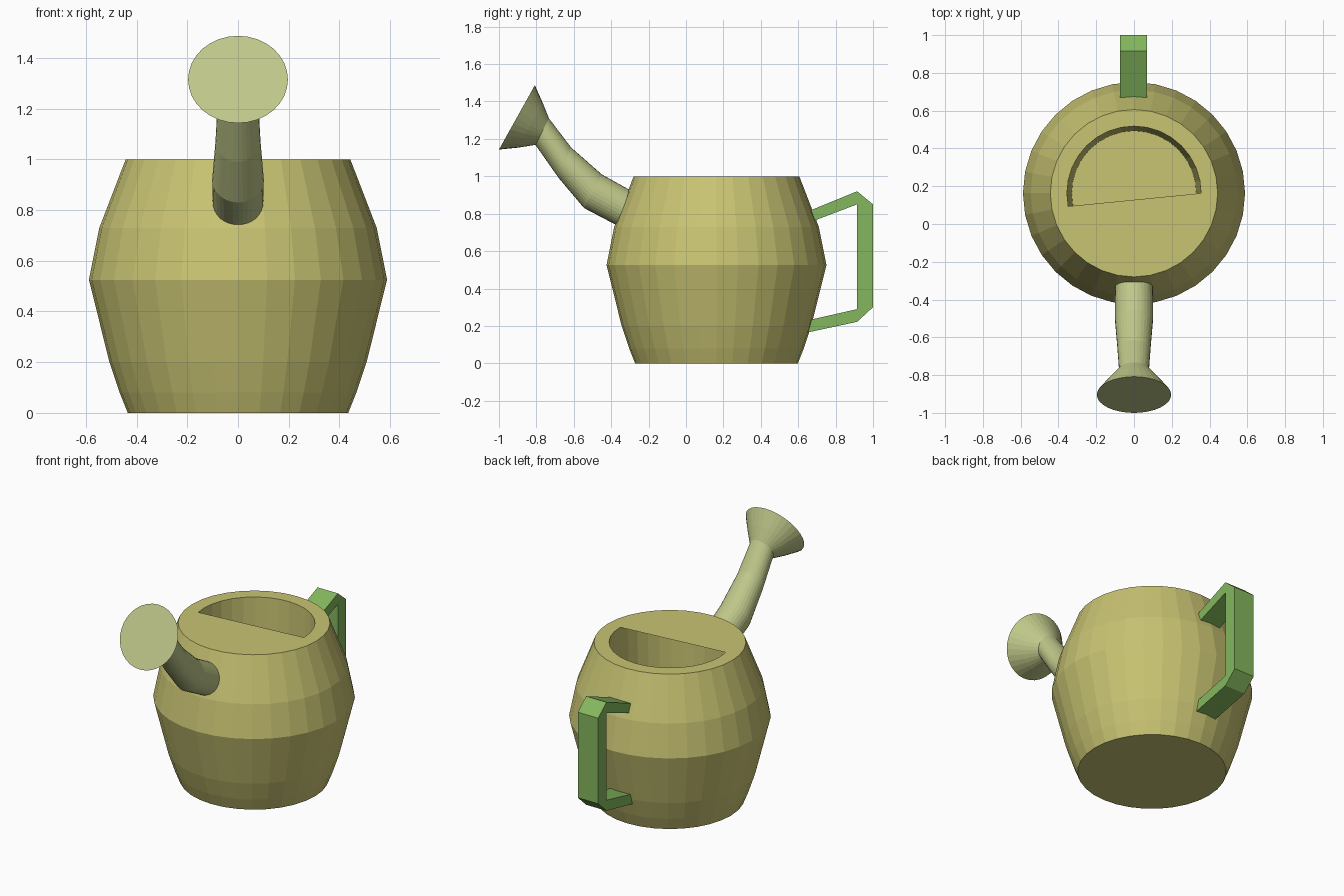
import bpy, bmesh
from math import cos, sin, pi
from mathutils import Vector

if "Cube" in bpy.data.objects:
    bpy.data.objects.remove(bpy.data.objects["Cube"])

N = 32  # sides of every round part


def material(name, rgb):
    m = bpy.data.materials.new(name)
    m.diffuse_color = (*rgb, 1)
    m.use_nodes = True
    m.node_tree.nodes["Principled BSDF"].inputs["Base Color"].default_value = m.diffuse_color
    return m


def finish(bm, name, mat):
    bmesh.ops.recalc_face_normals(bm, faces=bm.faces)
    mesh = bpy.data.meshes.new(name)
    bm.to_mesh(mesh)
    bm.free()
    mesh.materials.append(mat)
    ob = bpy.data.objects.new(name, mesh)
    bpy.context.collection.objects.link(ob)
    return ob


def ring(bm, centre, u, v, r):
    return [bm.verts.new(centre + r * (cos(2 * pi * i / N) * u + sin(2 * pi * i / N) * v))
            for i in range(N)]


def loft(bm, rings):
    for a, b in zip(rings, rings[1:]):
        for i in range(N):
            j = (i + 1) % N
            bm.faces.new((a[i], a[j], b[j], b[i]))
    bm.faces.new(rings[0])
    bm.faces.new(rings[-1])


yellow = material("olive_yellow", (0.58, 0.55, 0.17))
pale = material("pale_green", (0.52, 0.57, 0.25))
green = material("leaf_green", (0.23, 0.47, 0.11))
X, Y = Vector((1, 0, 0)), Vector((0, 1, 0))

# Body: barrel outside, rim, and cavity down to an inner floor
profile = [(0.435, 0), (0.467, 0.08), (0.507, 0.2), (0.588, 0.525), (0.547, 0.73),
           (0.443, 1.0), (0.355, 1.0), (0.33, 0.1)]
bm = bmesh.new()
rings = [ring(bm, Vector((0, 0.163, z)), X, Y, r) for r, z in profile]
loft(bm, rings)
finish(bm, "body", yellow)

# Half lid over the front of the cavity
bm = bmesh.new()
lid = ring(bm, Vector((0, 0.163, 1.0)), X, Y, 0.355)
bm.faces.new(lid[17:] + lid[:1])
bmesh.ops.delete(bm, geom=lid[1:17], context='VERTS')
finish(bm, "half_lid", yellow)

# Spout and rose: circles given by their upper and lower points in (y, z)
sections = [((-0.27, 0.91), (-0.36, 0.733)), ((-0.45, 1.01), (-0.545, 0.83)),
            ((-0.615, 1.155), (-0.68, 0.99)), ((-0.733, 1.31), (-0.805, 1.168)),
            ((-0.765, 1.39), (-0.90, 1.153)), ((-0.808, 1.487), (-1.0, 1.143))]
bm = bmesh.new()
rings = []
for top, low in sections:
    t, b = Vector((0, *top)), Vector((0, *low))
    rings.append(ring(bm, (t + b) / 2, X, (t - b).normalized(), (t - b).length / 2))
loft(bm, rings)
finish(bm, "spout", pale)

# Handle: side outline extruded across x
outer = [(0.67, 0.82), (0.915, 0.92), (1.0, 0.85), (1.0, 0.3), (0.915, 0.222), (0.65, 0.165)]
inner = [(0.66, 0.232), (0.915, 0.29), (0.915, 0.85), (0.67, 0.757)]
bm = bmesh.new()
face = bm.faces.new([bm.verts.new((-0.075, y, z)) for y, z in outer + inner])
ext = bmesh.ops.extrude_face_region(bm, geom=[face], use_keep_orig=True)
bmesh.ops.translate(bm, vec=(0.145, 0, 0),
                    verts=[g for g in ext["geom"] if isinstance(g, bmesh.types.BMVert)])
finish(bm, "handle", green)
